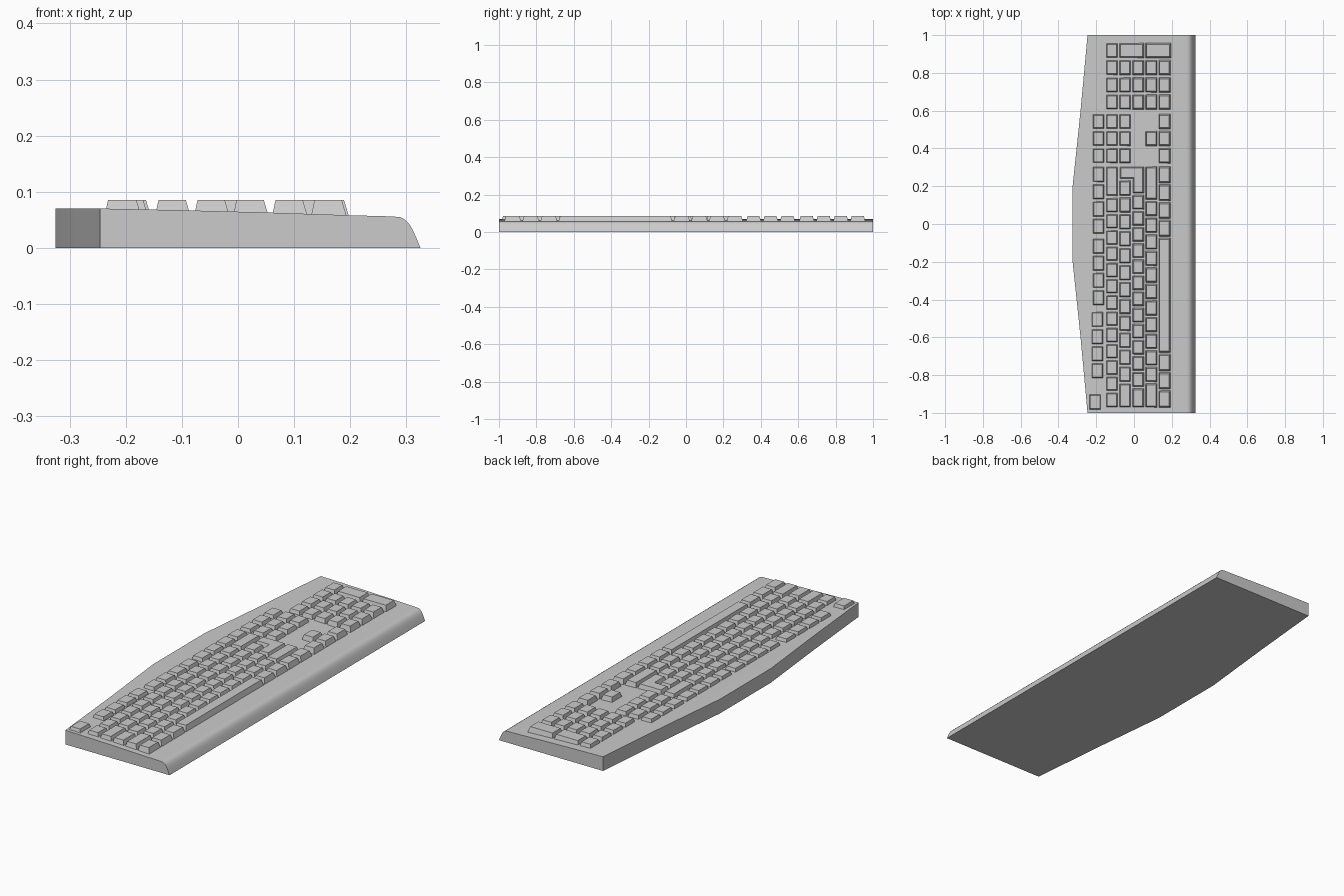
import bpy, bmesh

if "Cube" in bpy.data.objects:
    bpy.data.objects.remove(bpy.data.objects["Cube"])

grey = bpy.data.materials.new("light grey plastic")
grey.diffuse_color = (0.6, 0.6, 0.6, 1)
grey.use_nodes = True
grey.node_tree.nodes["Principled BSDF"].inputs["Base Color"].default_value = grey.diffuse_color


def finish(bm, name, smooth=False):
    bmesh.ops.recalc_face_normals(bm, faces=bm.faces)
    me = bpy.data.meshes.new(name)
    bm.to_mesh(me)
    bm.free()
    me.materials.append(grey)
    ob = bpy.data.objects.new(name, me)
    bpy.context.collection.objects.link(ob)
    if smooth:
        bpy.context.view_layer.objects.active = ob
        ob.select_set(True)
        bpy.ops.object.shade_smooth_by_angle(angle=0.6)
        ob.select_set(False)
    return ob


# Case: side profile lofted along y, with a bowed rear edge
edge = [(-0.245, 0.07), (-0.1, 0.067), (0.05, 0.063), (0.2, 0.058), (0.275, 0.056),
        (0.29, 0.0545), (0.298, 0.05), (0.305, 0.043), (0.312, 0.031), (0.319, 0.015), (0.325, 0)]
bm = bmesh.new()
rings = []
for y, rear in [(-1, -0.246), (-0.6, -0.283), (-0.2, -0.325), (0.2, -0.325), (0.6, -0.283), (1, -0.246)]:
    pts = [(rear, 0), (rear, 0.0705)] + edge
    rings.append([bm.verts.new((x, y, z)) for x, z in pts])
for a, b in zip(rings, rings[1:]):
    for i in range(len(a)):
        j = (i + 1) % len(a)
        bm.faces.new((a[i], a[j], b[j], b[i]))
bm.faces.new(rings[0])
bm.faces.new(rings[-1])
finish(bm, "case", True)

# Key helpers: tapered caps collected into one mesh per group
TOP, TAPER = 0.085, 0.009


def cap(bm, outline, inset):
    base = [bm.verts.new((x, y, 0.055)) for x, y in outline]
    top = [bm.verts.new((x, y, TOP)) for x, y in inset]
    n = len(base)
    for i in range(n):
        j = (i + 1) % n
        bm.faces.new((base[i], base[j], top[j], top[i]))
    bm.faces.new(top)
    bm.faces.new(base)


def key(bm, x0, x1, y0, y1):
    t = TAPER
    cap(bm, [(x0, y0), (x1, y0), (x1, y1), (x0, y1)],
        [(x0 + t * .7, y0 + t), (x1 - t, y0 + t), (x1 - t, y1 - t), (x0 + t * .7, y1 - t)])


def run(bm, row, start, end, count, gap=0.006):
    """Equal keys filling start..end along y in one row."""
    step = (end - start) / count
    for i in range(count):
        key(bm, row[0], row[1], start + i * step + gap / 2, start + (i + 1) * step - gap / 2)


R2, R3, R4, R5, R6 = [(-0.148 + 0.0695 * i, -0.084 + 0.0695 * i) for i in range(5)]
FN_A, FN_B, ESC = (-0.226, -0.16), (-0.219, -0.155), (-0.238, -0.172)

# Function row
bm = bmesh.new()
run(bm, ESC, -0.99, -0.895, 1)
run(bm, FN_A, -0.823, -0.46, 4)
run(bm, FN_B, -0.435, -0.072, 4)
run(bm, FN_B, -0.058, 0.308, 4)
finish(bm, "function_keys")

# Main typing block: (row, [(start, end, count), ...])
bm = bmesh.new()
L, R = -0.975, 0.308
for row, spans in [
    (R2, [(L, 0.143, 13), (0.143, R, 1)]),
    (R3, [(L, -0.84, 1), (-0.84, 0.235, 12)]),
    (R4, [(L, -0.866, 1), (-0.866, 0.158, 12)]),
    (R5, [(L, -0.84, 1), (-0.84, 0.125, 11), (0.125, R, 1)]),
    (R6, [(L, -0.685, 3), (-0.685, -0.07, 1), (-0.07, R, 4)]),
]:
    for s in spans:
        run(bm, row, *s)
finish(bm, "typing_keys")

# L-shaped enter key
bm = bmesh.new()
x0, xm, x1, y0, ym, y1, t = R3[0], R4[0], R4[1], 0.161, 0.238, 0.305, TAPER
cap(bm, [(x0, ym), (xm, ym), (xm, y0), (x1, y0), (x1, y1), (x0, y1)],
    [(x0 + t, ym + t), (xm + t, ym + t), (xm + t, y0 + t), (x1 - t, y0 + t), (x1 - t, y1 - t), (x0 + t, y1 - t)])
finish(bm, "enter_key")

# Navigation and arrow keys
bm = bmesh.new()
for row in (FN_B, R2, R3, R6):
    run(bm, row, 0.316, 0.588, 3, 0.009)
run(bm, R5, 0.316 + 0.0907, 0.588 - 0.0907, 1, 0.009)
finish(bm, "navigation_keys")

# Number pad with two double-height keys
bm = bmesh.new()
for row in (R2, R3, R4, R5, R6):
    run(bm, row, 0.6, 0.873, 3, 0.009)
run(bm, R2, 0.873, 0.964, 1, 0.009)
run(bm, (R3[0], R4[1]), 0.873, 0.964, 1, 0.009)
run(bm, (R5[0], R6[1] + 0.004), 0.873, 0.964, 1, 0.009)
finish(bm, "number_pad_keys")
